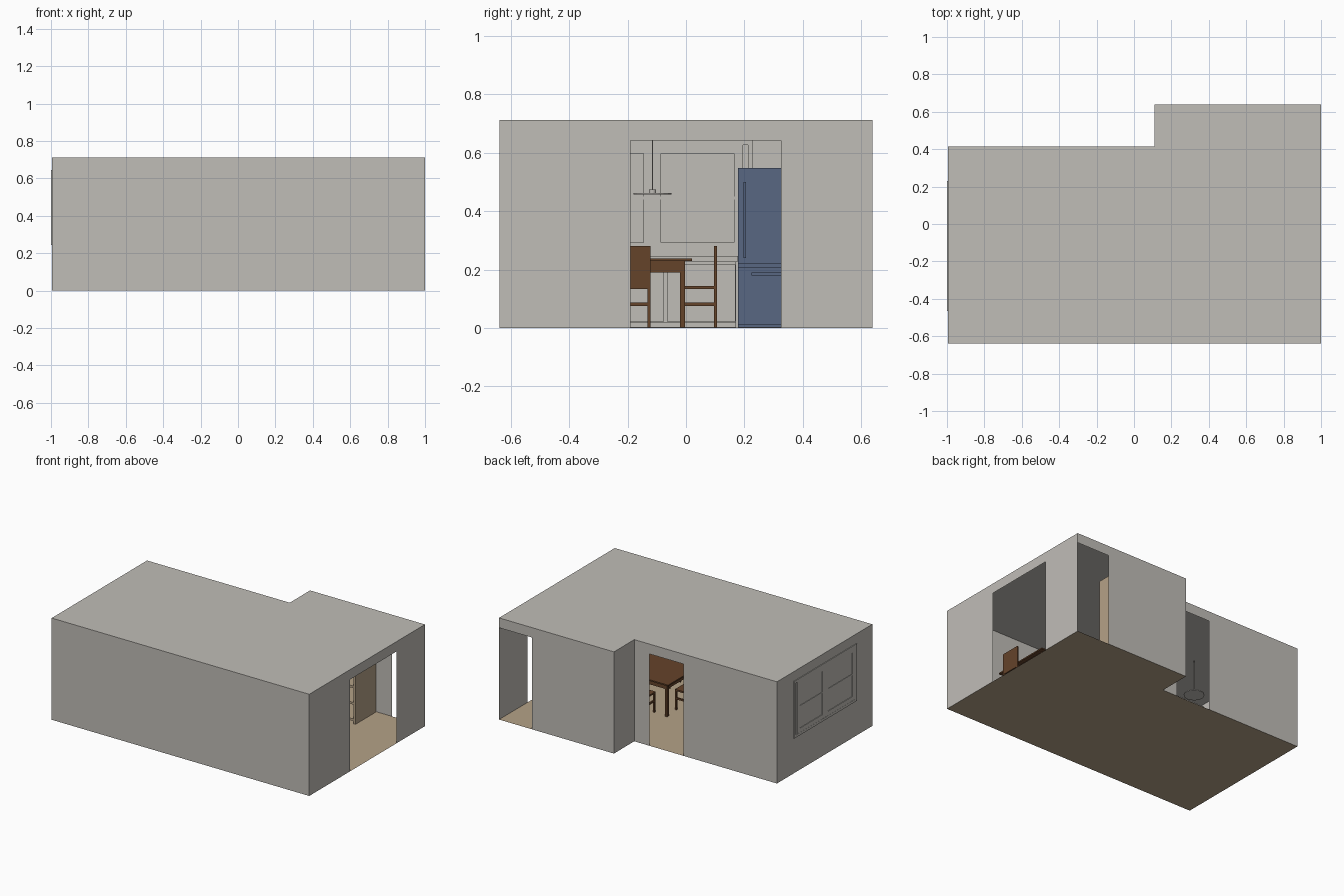
import bpy, bmesh, math

if "Cube" in bpy.data.objects:
    bpy.data.objects.remove(bpy.data.objects["Cube"])

H, DOOR = 0.712, 0.643          # ceiling and opening heights
XL, XR, YF, YB, YN, XN = -0.995, 1.0, -0.64, 0.64, 0.415, 0.11


def mat(name, rgb):
    m = bpy.data.materials.new(name)
    m.diffuse_color = (*rgb, 1)
    m.use_nodes = True
    m.node_tree.nodes["Principled BSDF"].inputs["Base Color"].default_value = m.diffuse_color
    return m


GREY = mat("warm_grey", (0.53, 0.51, 0.475))
TAN = mat("floor_tan", (0.46, 0.36, 0.245))
WOOD = mat("brown_wood", (0.13, 0.056, 0.023))
BLUE = mat("fridge_blue", (0.098, 0.136, 0.225))


def finish(name, bm, m):
    me = bpy.data.meshes.new(name)
    bm.to_mesh(me)
    bm.free()
    me.materials.append(m)
    ob = bpy.data.objects.new(name, me)
    bpy.context.collection.objects.link(ob)
    return ob


def add_box(bm, x0, x1, y0, y1, z0, z1):
    r = bmesh.ops.create_cube(bm, size=1)
    for v in r["verts"]:
        v.co = ((x0 + x1) / 2 + v.co.x * (x1 - x0),
                (y0 + y1) / 2 + v.co.y * (y1 - y0),
                (z0 + z1) / 2 + v.co.z * (z1 - z0))


def boxes(name, m, *items):
    bm = bmesh.new()
    for b in items:
        add_box(bm, *b)
    return finish(name, bm, m)


# Floor and ceiling from the L-shaped outline
OUT = [(XL, YF), (XR, YF), (XR, YB), (XN, YB), (XN, YN), (XL, YN)]
for name, z, m in (("floor", 0, TAN), ("ceiling", H, GREY)):
    bm = bmesh.new()
    bm.faces.new([bm.verts.new((x, y, z)) for x, y in OUT])
    finish(name, bm, m)


def wall(name, p, q, opening=None):
    """Thin wall from p to q; opening is a (start, end) pair of fractions."""
    bm = bmesh.new()

    def quad(a, b, z0, z1):
        if b - a < 1e-4:
            return
        pt = lambda t: (p[0] + (q[0] - p[0]) * t, p[1] + (q[1] - p[1]) * t)
        bm.faces.new([bm.verts.new((*pt(t), z)) for t, z in
                      ((a, z0), (b, z0), (b, z1), (a, z1))])
    if opening:
        a, b = opening
        quad(0, a, 0, H)
        quad(b, 1, 0, H)
        quad(a, b, DOOR, H)
    else:
        quad(0, 1, 0, H)
    finish(name, bm, GREY)


# Walls with the three openings
wall("front_wall", OUT[0], OUT[1])
wall("right_wall", OUT[1], OUT[2], ((-0.19 - YF) / 1.28, (0.325 - YF) / 1.28))
wall("alcove_back_wall", OUT[2], OUT[3], (0, 0.255 / 0.89))
wall("alcove_side_wall", OUT[3], OUT[4])
wall("kitchen_back_wall", OUT[4], OUT[5], (0.116 / 1.105, 0.38 / 1.105))
wall("left_wall", OUT[5], OUT[0])

# Window: outer frame, two sashes and cross bars
def frame(x0, x1, y0, y1, z0, z1, w):
    return [(x0, x1, y0, y0 + w, z0, z1), (x0, x1, y1 - w, y1, z0, z1),
            (x0, x1, y0 + w, y1 - w, z0, z0 + w), (x0, x1, y0 + w, y1 - w, z1 - w, z1)]


boxes("window_frame", GREY, *frame(-1.0, -0.982, -0.465, 0.23, 0.245, 0.645, 0.018))
for i, (a, b) in enumerate(((-0.447, -0.115), (-0.115, 0.195))):
    boxes(f"window_sash_{i}", GREY, *frame(-0.999, -0.985, a, b, 0.263, 0.627, 0.03))
    boxes(f"window_bar_{i}", GREY, (-0.998, -0.99, a + 0.03, b - 0.03, 0.44, 0.45))

# Dining table
TX0, TX1, TY0, TY1 = 0.125, 0.775, -0.40, 0.02
boxes("table_top", WOOD, (TX0, TX1, TY0, TY1, 0.229, 0.238))
boxes("table_apron", WOOD, (TX0 + .028, TX1 - .028, TY0 + .028, TY0 + .036, 0.19, 0.229),
      (TX0 + .028, TX1 - .028, TY1 - .036, TY1 - .028, 0.19, 0.229),
      (TX0 + .028, TX0 + .036, TY0 + .036, TY1 - .036, 0.19, 0.229),
      (TX1 - .036, TX1 - .028, TY0 + .036, TY1 - .036, 0.19, 0.229))
boxes("table_legs", WOOD, *[(x, x + .018, y, y + .018, 0.001, 0.229)
                            for x in (TX0 + .023, TX1 - .041)
                            for y in (TY0 + .023, TY1 - .041)])


def chair(i, x, y, ang):
    """Chair whose backrest outer face is at local y = 0 and seat runs to -y."""
    w, d, t = 0.069, 0.128, 0.011
    parts = [(-w, w, -d, 0, 0.133, 0.144), (-w, w, -t, 0, 0.144, 0.281)]
    for s in (-w, w - t):
        parts += [(s, s + t, -d, -d + t, 0.001, 0.133), (s, s + t, -t, 0, 0.001, 0.133),
                  (s, s + t, -d + t, -t, 0.075, 0.087)]
    parts.append((-w + t, w - t, -t, 0, 0.075, 0.087))
    ob = boxes(f"chair_{i}", WOOD, *parts)
    ob.location = (x, y, 0)
    ob.rotation_euler.z = ang


# Two chairs per long side, one at each end
for i, (x, y, a) in enumerate(((0.32, 0.107, 0), (0.58, 0.107, 0),
                               (0.32, -0.487, math.pi), (0.58, -0.487, math.pi),
                               (0.858, -0.19, -math.pi / 2), (0.042, -0.19, math.pi / 2))):
    chair(i, x, y, a)

# Tall bookcase in the alcove
BX0, BX1, BY0, BY1 = 0.16, 0.625, 0.407, 0.636
boxes("bookcase", TAN, (BX0, BX0 + .015, BY0, BY1, 0.001, 0.603),
      (BX1 - .015, BX1, BY0, BY1, 0.001, 0.603),
      (BX0 + .015, BX1 - .015, BY1 - .01, BY1, 0.001, 0.603),
      *[(BX0 + .015, BX1 - .015, BY0, BY1 - .01, z, z + .015)
        for z in (0.02, 0.135, 0.25, 0.36, 0.475, 0.588)])

# Fridge: body, upper door, freezer drawer and handles
FX = -0.72
boxes("fridge_body", BLUE, (-0.975, FX - .02, 0.178, 0.41, 0.001, 0.548))
boxes("fridge_doors", BLUE, (FX - .02, FX, 0.178, 0.41, 0.22, 0.548),
      (FX - .02, FX, 0.178, 0.41, 0.01, 0.208))
boxes("fridge_handles", BLUE, (FX, FX + .014, 0.197, 0.206, 0.24, 0.50),
      (FX, FX + .014, 0.225, 0.363, 0.18, 0.189))

# Kitchen counters along the left and front walls
CX, CY = -0.75, -0.40
boxes("base_cabinets", GREY, (-0.99, CX, CY, 0.172, 0.016, 0.225),
      (-0.99, -0.2, -0.636, CY, 0.016, 0.225))
boxes("toe_kick", GREY, (-0.99, CX - .02, CY, 0.172, 0.001, 0.016),
      (-0.99, -0.22, -0.636, CY - .02, 0.001, 0.016))
boxes("countertop", GREY, (-0.99, CX + .015, CY + .015, 0.177, 0.225, 0.247),
      (-0.99, -0.19, -0.636, CY + .015, 0.225, 0.247))
boxes("side_cabinet_doors", GREY, *[(CX, CX + .008, a, a + .235, 0.022, 0.218)
                                    for a in (-0.065, -0.31)])
boxes("front_cabinet_doors", GREY, *[(a, a + .16, CY, CY + .008, 0.022, 0.218)
                                     for a in (-0.72, -0.545, -0.37)])

# Upper cabinets on the front wall
boxes("upper_cabinets", GREY, (-0.975, -0.2, -0.636, -0.48, 0.42, 0.68))
boxes("upper_cabinet_doors", GREY, *[(-0.97 + i * .194, -0.785 + i * .194, -0.48, -0.472, 0.426, 0.674)
                                     for i in range(4)])

# Pendant lamp over the kitchen
bm = bmesh.new()
for r, z, d in ((0.065, 0.46, 0.006), (0.012, 0.468, 0.012), (0.002, 0.592, 0.236)):
    c = bmesh.ops.create_cone(bm, cap_ends=True, segments=20, radius1=r, radius2=r, depth=d)
    bmesh.ops.translate(bm, verts=c["verts"], vec=(-0.59, -0.115, z))
finish("pendant_lamp", bm, GREY)
